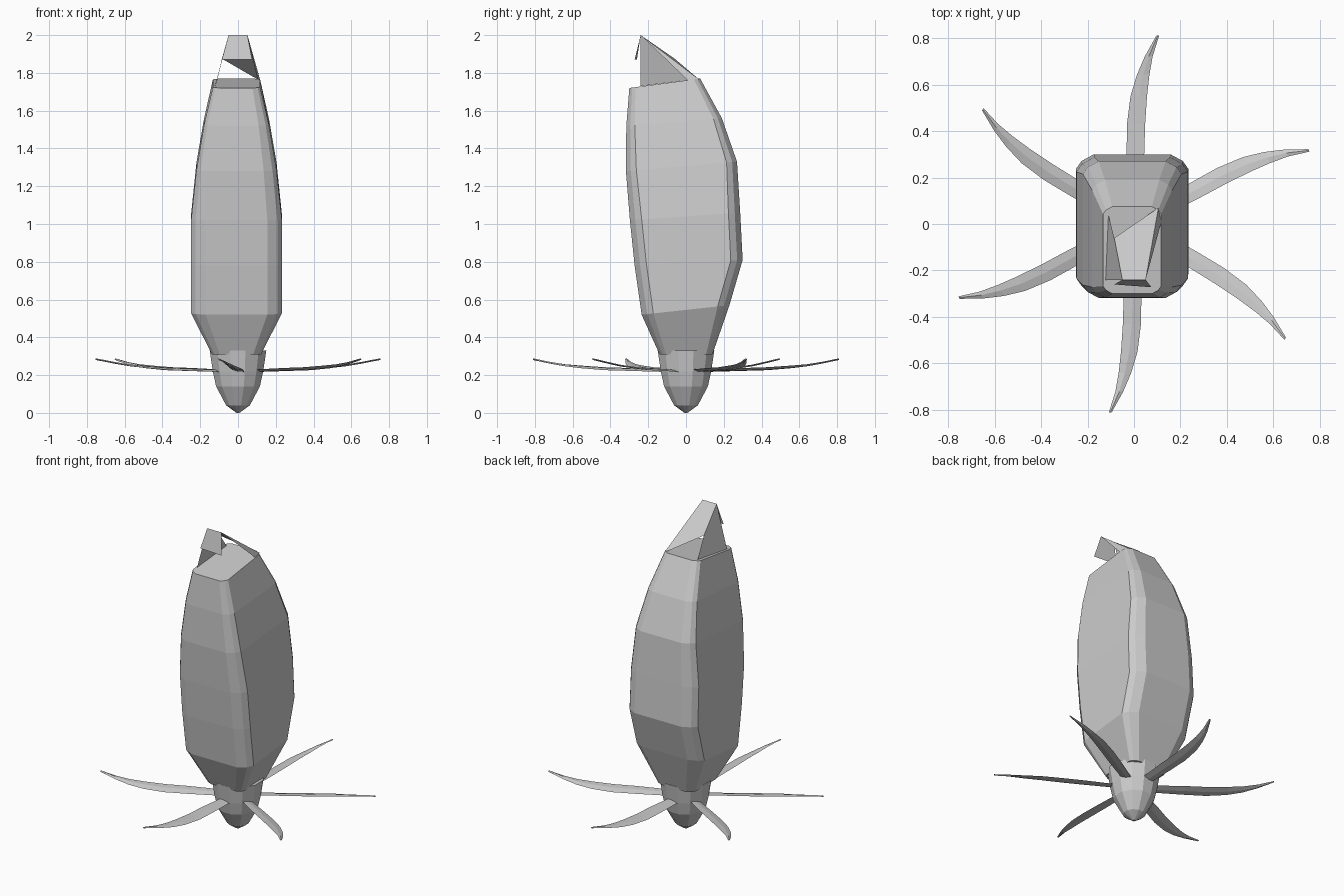
import bpy, bmesh, math
from mathutils import Vector

if "Cube" in bpy.data.objects:
    bpy.data.objects.remove(bpy.data.objects["Cube"])


def make_object(name, verts, faces, fix_normals=True):
    mesh = bpy.data.meshes.new(name)
    mesh.from_pydata(verts, [], faces)
    if fix_normals:
        bm = bmesh.new()
        bm.from_mesh(mesh)
        bmesh.ops.recalc_face_normals(bm, faces=bm.faces)
        bm.to_mesh(mesh)
        bm.free()
    obj = bpy.data.objects.new(name, mesh)
    bpy.context.collection.objects.link(obj)
    return obj


def loft(name, rings):
    """Bridge equal-sized rings and close both ends."""
    n = len(rings[0])
    verts = [v for ring in rings for v in ring]
    faces = [(r * n + i, r * n + (i + 1) % n, (r + 1) * n + (i + 1) % n, (r + 1) * n + i)
             for r in range(len(rings) - 1) for i in range(n)]
    faces += [tuple(range(n))[::-1], tuple(range(len(verts) - n, len(verts)))]
    return make_object(name, verts, faces)


def body_ring(w, front, zf, back, zb):
    """Tilted rectangle with two-step chamfered corners."""
    mid, half = (front + back) / 2, (back - front) / 2
    corner = [(1.0, half - 0.26 * w), (0.90, half - 0.12 * w), (0.68, half)]
    quad = [(w * a, b) for a, b in corner]
    pts = quad + [(-x, y) for x, y in quad[::-1]]
    pts += [(-x, -y) for x, y in quad] + [(x, -y) for x, y in quad[::-1]]
    return [(x - 0.008, mid + y, zf + (zb - zf) * (y + half) / (2 * half)) for x, y in pts]


# Main body: half width, front y, front z, back y, back z
SECTIONS = [
    (0.13, -0.14, 0.31, 0.14, 0.31),
    (0.24, -0.235, 0.52, 0.23, 0.57),
    (0.242, -0.272, 0.78, 0.30, 0.81),
    (0.240, -0.297, 1.02, 0.287, 1.06),
    (0.212, -0.318, 1.28, 0.27, 1.33),
    (0.172, -0.316, 1.52, 0.19, 1.56),
    (0.125, -0.30, 1.72, 0.075, 1.77),
]
loft("body", [body_ring(*s) for s in SECTIONS])

# Pointed hub under the body
HUB = [(0.008, 0.0), (0.065, 0.04), (0.12, 0.14), (0.138, 0.22), (0.155, 0.33)]
SIDES = 12
loft("hub", [[(r * math.cos(2 * math.pi * (i + 0.5) / SIDES),
               r * math.sin(2 * math.pi * (i + 0.5) / SIDES), z) for i in range(SIDES)]
             for r, z in HUB])

# Broken tip: thin shell panels rising to a narrow front ridge
TIP = [(-0.05, -0.24, 2.0), (0.05, -0.24, 2.0),
       (0.105, 0.07, 1.765), (-0.085, -0.06, 1.875),
       (-0.11, 0.04, 1.765), (-0.122, -0.24, 1.73),
       (0.075, -0.272, 1.87), (-0.085, -0.26, 1.87), (0.118, 0.01, 1.76)]
PANELS = [(0, 1, 2, 3), (0, 3, 4, 5), (0, 7, 6, 1), (1, 8, 2)]
make_object("broken_tip", TIP, PANELS, False)

# Six swept blades: distance, left edge, right edge, height
BLADE = [
    (0.08, -0.03, 0.03, 0.222),
    (0.30, -0.032, 0.044, 0.230),
    (0.43, -0.030, 0.048, 0.234),
    (0.55, -0.015, 0.056, 0.243),
    (0.64, 0.012, 0.066, 0.252),
    (0.72, 0.046, 0.080, 0.266),
    (0.81, 0.096, 0.108, 0.285),
]
for k in range(6):
    a = math.radians(60 * k)
    ca, sa = math.cos(a), math.sin(a)
    rings = []
    for d, lo, hi, z in BLADE:
        mid, twist = (lo + hi) / 2, 0.10 * (hi - lo)
        prof = [(lo, z - twist), (mid, z - 0.005), (hi, z + twist), (mid, z + 0.004)]
        rings.append([(x * ca - d * sa, x * sa + d * ca, h) for x, h in prof])
    loft(f"blade_{k + 1}", rings)
